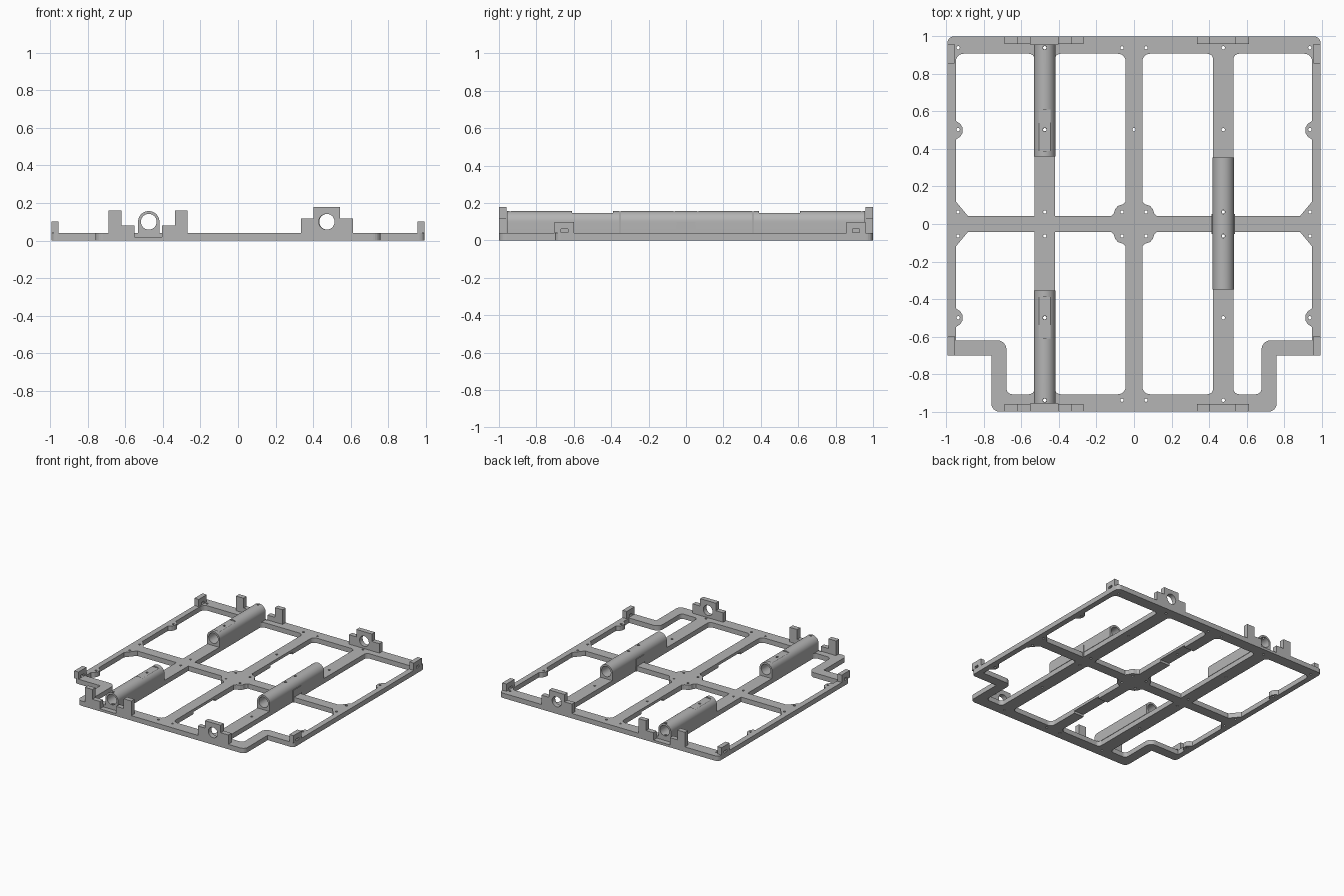
import bpy, bmesh
from math import cos, sin, pi
from mathutils import Matrix, Vector

old = bpy.data.objects.get("Cube")
if old:
    bpy.data.objects.remove(old, do_unlink=True)

grey = bpy.data.materials.new("plain grey")
grey.use_nodes = True
colour = (0.46, 0.46, 0.46, 1)
grey.diffuse_color = colour
grey.node_tree.nodes["Principled BSDF"].inputs["Base Color"].default_value = colour

# Maps profile (u, v, depth) onto world axes
AXES = {
    "Z": Matrix.Identity(4),
    "Y": Matrix(((1, 0, 0, 0), (0, 0, 1, 0), (0, 1, 0, 0), (0, 0, 0, 1))),
    "X": Matrix(((0, 0, 1, 0), (1, 0, 0, 0), (0, 1, 0, 0), (0, 0, 0, 1))),
}


def circle(x, y, r, n=32):
    return [(x + r * cos(2 * pi * i / n), y + r * sin(2 * pi * i / n)) for i in range(n)]


def rect(x0, x1, y0, y1):
    return [(x0, y0), (x1, y0), (x1, y1), (x0, y1)]


def rounded(points, steps=6):
    """Fillet every (x, y, radius) corner that has a radius."""
    out = []
    for i, p in enumerate(points):
        corner = Vector(p[:2])
        if len(p) < 3:
            out.append(tuple(corner))
            continue
        a = (Vector(points[i - 1][:2]) - corner).normalized() * p[2]
        b = (Vector(points[(i + 1) % len(points)][:2]) - corner).normalized() * p[2]
        for k in range(steps + 1):
            t = k / steps * pi / 2
            out.append(tuple(corner + a * (1 - sin(t)) + b * (1 - cos(t))))
    return out


def extrude(name, loops, axis, lo, hi):
    """Solid from an outline with optional holes, between lo and hi on an axis."""
    curve = bpy.data.curves.new(name, "CURVE")
    curve.dimensions = "2D"
    curve.fill_mode = "BOTH"
    curve.extrude = (hi - lo) / 2
    for loop in loops:
        spline = curve.splines.new("POLY")
        spline.points.add(len(loop) - 1)
        for point, (u, v) in zip(spline.points, loop):
            point.co = (u, v, 0, 1)
        spline.use_cyclic_u = True
    temp = bpy.data.objects.new(name, curve)
    bpy.context.collection.objects.link(temp)
    mesh = bpy.data.meshes.new_from_object(
        temp.evaluated_get(bpy.context.evaluated_depsgraph_get()))
    bpy.data.objects.remove(temp, do_unlink=True)
    bm = bmesh.new()
    bm.from_mesh(mesh)
    bmesh.ops.transform(bm, verts=bm.verts,
                        matrix=AXES[axis] @ Matrix.Translation((0, 0, (lo + hi) / 2)))
    bmesh.ops.remove_doubles(bm, verts=bm.verts, dist=0.00005)
    bmesh.ops.recalc_face_normals(bm, faces=bm.faces)
    for face in bm.faces:
        face.smooth = False
    bm.to_mesh(mesh)
    bm.free()
    mesh.materials.clear()
    mesh.materials.append(grey)
    obj = bpy.data.objects.new(name, mesh)
    bpy.context.collection.objects.link(obj)
    return obj


def activate(obj):
    bpy.ops.object.select_all(action="DESELECT")
    obj.select_set(True)
    bpy.context.view_layer.objects.active = obj


def cut(obj, cutters):
    """Subtract the cutters, then discard them."""
    activate(obj)
    for cutter in cutters:
        cutter.hide_render = True
        mod = obj.modifiers.new("cut", "BOOLEAN")
        mod.operation = "DIFFERENCE"
        mod.solver = "EXACT"
        mod.object = cutter
        bpy.ops.object.modifier_apply(modifier=mod.name)
        bpy.data.objects.remove(cutter, do_unlink=True)


PLATE = 0.04
TUBE_X = 0.476
BORE_Z = 0.10

# Base frame outline
half = [(0.995, 1, 0.035), (0.995, -0.70, 0.03), (0.76, -0.70), (0.76, -1, 0.04)]
outline = rounded(half + [(-x, *rest) for x, *rest in reversed(half)])
loops = [outline]

# Window openings, with side lugs and gussets at the cross bar
for sx in (1, -1):
    for sy in (1, -1):
        far = 0.908
        lug_side = [(0.95, 0.55), (0.927, 0.535), (0.915, 0.515), (0.915, 0.485),
                    (0.927, 0.465), (0.95, 0.45), (0.95, 0.12), (0.885, 0.042)]
        if sy > 0:
            corner = [(0.53, far, 0.03), (0.95, far, 0.04)]
        else:
            corner = [(0.53, far, 0.03), (0.68, far, 0.03), (0.68, 0.62, 0.05), (0.95, 0.62)]
        outer_cell = [(0.53, 0.042)] + corner + lug_side
        inner_cell = [(0.422, 0.042), (0.422, far, 0.03), (0.045, far, 0.04),
                      (0.045, 0.12), (0.06, 0.105), (0.085, 0.097),
                      (0.1, 0.08), (0.107, 0.058), (0.122, 0.042)]
        for cell in (outer_cell, inner_cell):
            loops.append(rounded([(x * sx, y * sy, *r) for x, y, *r in cell]))

# Screw holes
for y in (0.94, 0.503, 0.064, -0.064, -0.5, -0.94):
    columns = [TUBE_X, -TUBE_X]
    if abs(y) != 0.94 or y > 0:
        columns += [0.938, -0.938]
    if abs(y) in (0.94, 0.064):
        columns += [0.064, -0.064]
    if y == 0.503:
        columns.append(0)
    loops += [circle(x, y, 0.009, 12) for x in columns]
frame = extrude("base_frame", loops, "Z", 0, PLATE)

# Recesses at the tube mouths and cable channels under the centre bar
recesses = []
for s in (1, -1):
    y0, y1 = sorted((0.957 * s, 1.05 * s))
    recesses.append(extrude("recess_cutter", [rect(-0.553, -0.405, y0, y1)], "Z", 0.02, 0.1))
    y0, y1 = sorted((0.36 * s, 0.64 * s))
    recesses.append(extrude("channel_cutter", [rect(-0.046, 0.046, y0, y1)], "Z", -0.05, 0.018))
cut(frame, recesses)


def bearing_tube(name, x, y0, y1, holes, flat=None):
    r = 0.057
    arch = [(x + r * cos(pi * i / 24), BORE_Z + r * sin(pi * i / 24)) for i in range(25)]
    profile = arch + [(x - r, PLATE), (x + r, PLATE)]
    tube = extrude(name, [profile, circle(x, BORE_Z, 0.042, 48)], "Y", y0, y1)
    cutters = [extrude("hole_cutter", [circle(x, y, 0.01, 16)], "Z", 0.02, 0.2) for y in holes]
    if flat:
        cutters.append(extrude("flat_cutter", [rect(x - 0.1, x + 0.1, *flat)], "Z", 0.148, 0.2))
    cut(tube, cutters)
    activate(tube)
    bpy.ops.object.shade_smooth_by_angle(angle=0.5)


# Bearing tubes
bearing_tube("rear_tube", -TUBE_X, 0.36, 0.957, (0.94, 0.503), (0.39, 0.61))
bearing_tube("front_tube", -TUBE_X, -0.957, -0.355, (-0.94, -0.5), (-0.61, -0.39))
bearing_tube("middle_tube", TUBE_X, -0.35, 0.355, (0.064, -0.064))

# Cheeks that thicken the middle tube
for s in (1, -1):
    x0, x1 = sorted((TUBE_X + 0.05 * s, TUBE_X + 0.062 * s))
    extrude("tube_cheek", [rect(x0, x1, -0.052, 0.052)], "Z", 0, BORE_Z)

# End brackets on the front and rear edges
for label, y0, y1 in (("front", -1, -0.96), ("rear", 0.96, 1)):
    shoulder, top = 0.117, 0.178
    step = [(0.335, PLATE), (0.612, PLATE), (0.612, shoulder), (0.543, shoulder),
            (0.543, top), (0.402, top), (0.402, shoulder), (0.335, shoulder)]
    extrude(label + "_rod_bracket", [step, circle(0.473, BORE_Z, 0.042, 48)], "Y", y0, y1)
    for s in (1, -1):
        post = [(0.074, PLATE), (0.211, PLATE), (0.211, 0.16), (0.142, 0.16),
                (0.142, 0.08), (0.074, 0.08)]
        extrude(label + "_stop_post", [[(-0.479 + s * u, v) for u, v in post]], "Y", y0, y1)

# Corner tabs with strap slots
for side, x0, x1 in (("right", -0.995, -0.957), ("left", 0.957, 0.995)):
    for label, y0 in (("front", -0.702), ("rear", 0.857)):
        tab = rect(y0, y0 + 0.104, PLATE, 0.10)
        slot = rect(y0 + 0.034, y0 + 0.07, PLATE + 0.002, 0.06)
        extrude(f"{side}_{label}_tab", [tab, slot], "X", x0, x1)
